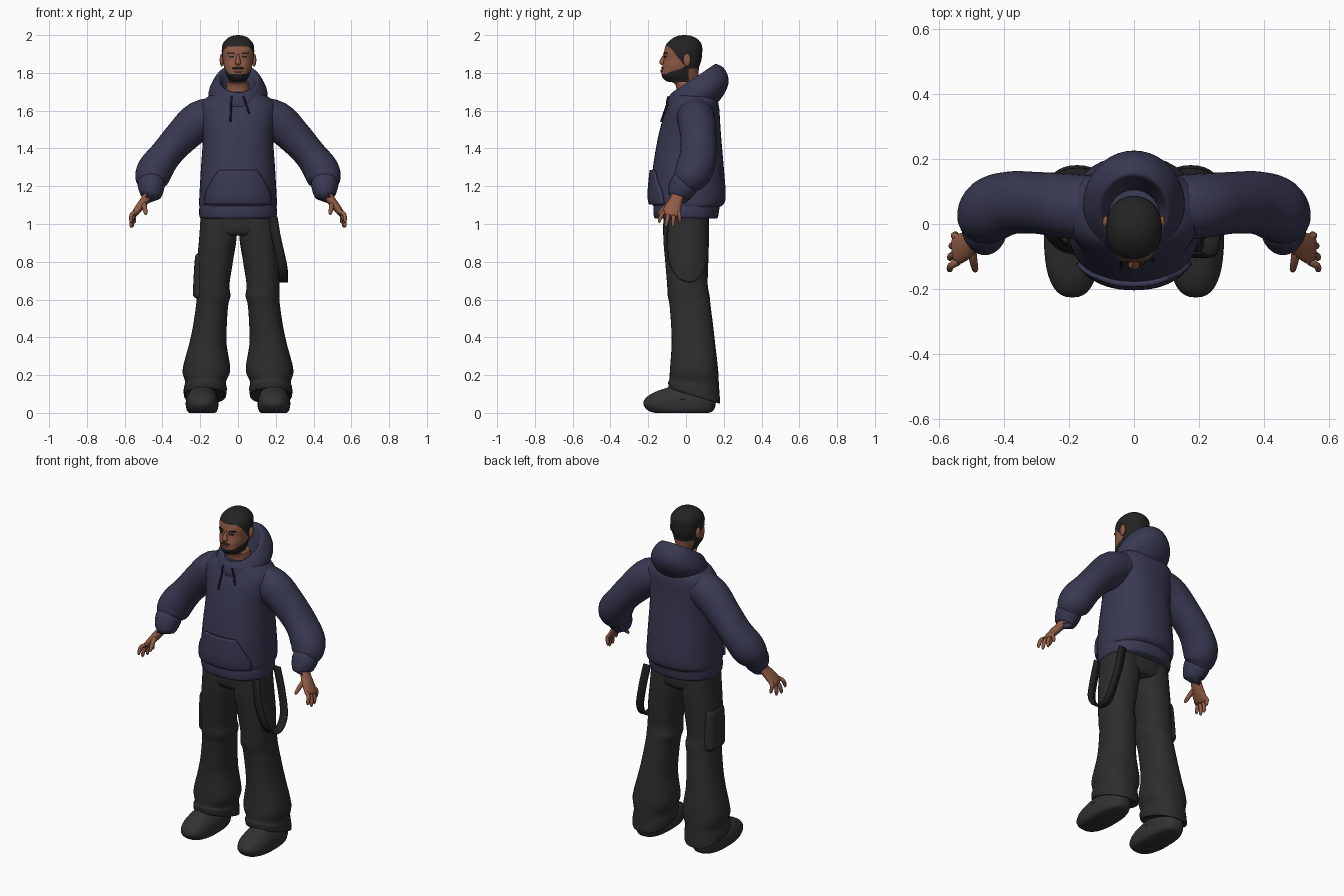
import bpy, bmesh, math
from mathutils import Vector
from mathutils.bvhtree import BVHTree

if "Cube" in bpy.data.objects:
    bpy.data.objects.remove(bpy.data.objects["Cube"])


def material(name, *rgb):
    m = bpy.data.materials.new(name)
    m.use_nodes = True
    color = (*rgb, 1)
    m.diffuse_color = color
    shader = m.node_tree.nodes["Principled BSDF"]
    shader.inputs["Base Color"].default_value = color
    shader.inputs["Roughness"].default_value = 0.8
    return m


navy = material("navy fabric", .04, .04, .085)
cord = material("dark navy cord", .012, .012, .03)
black = material("charcoal trousers", .026, .026, .026)
strap_mat = material("black webbing", .016, .016, .017)
leather = material("shoe grey", .032, .032, .032)
skin = material("brown skin", .28, .105, .06)
lip = material("dark lip", .17, .06, .045)
hair = material("black hair", .017, .017, .017)


def finish(name, bm, mats, rule=None, angle=50):
    bmesh.ops.recalc_face_normals(bm, faces=bm.faces)
    for f in bm.faces:
        f.smooth = True
        if rule:
            f.material_index = rule(f.calc_center_median())
    mesh = bpy.data.meshes.new(name)
    bm.to_mesh(mesh)
    bm.free()
    mesh.set_sharp_from_angle(angle=math.radians(angle))
    for m in mats:
        mesh.materials.append(m)
    obj = bpy.data.objects.new(name, mesh)
    bpy.context.collection.objects.link(obj)
    return obj


def smooth(rows, n=4):
    """Catmull-Rom samples through rows of numbers."""
    rows = [Vector(r) for r in rows]
    out = []
    for i in range(len(rows) - 1):
        b, c = rows[i], rows[i + 1]
        a, d = rows[max(i - 1, 0)], rows[min(i + 2, len(rows) - 1)]
        for k in range(n):
            t = k / n
            out.append(b + (c - a) * t / 2 + (a * 2 - b * 5 + c * 4 - d) * t * t / 2
                       + (b * 3 - a - c * 3 + d) * t ** 3 / 2)
    return out + [rows[-1]]


def skin_rings(name, rings, mats, closed=True, rule=None):
    bm = bmesh.new()
    loops = [[bm.verts.new(p) for p in ring] for ring in rings]
    count = len(loops[0])
    for a, b in zip(loops, loops[1:]):
        for i in range(count if closed else count - 1):
            j = (i + 1) % count
            bm.faces.new((a[i], a[j], b[j], b[i]))
    if closed:
        bm.faces.new(loops[0])
        bm.faces.new(loops[-1])
    return finish(name, bm, mats, rule)


def tube(name, rows, *mats, power=2.3, side=1, sub=4, seg=40, rule=None):
    """Stacked level rings: centre x, z, half width, front y, back y, slope."""
    rings = []
    for cx, z, rx, front, back, slope in smooth(rows, sub):
        mid, ry = (front + back) / 2, (back - front) / 2
        ring = []
        for k in range(seg):
            a = math.tau * k / seg
            c, s = (math.copysign(abs(v) ** (2 / power), v) for v in (math.cos(a), math.sin(a)))
            ring.append((side * (cx + rx * c), mid + ry * s, z + slope * ry * s))
        rings.append(ring)
    return skin_rings(name, rings, mats, rule=rule)


def limb(name, rows, mat, side=1, seg=24):
    """Tube along a path: x, y, z, radius across, radius in depth."""
    pts = smooth(rows)
    rings = []
    for i, p in enumerate(pts):
        t = (pts[min(i + 1, len(pts) - 1)] - pts[max(i - 1, 0)]).to_3d().normalized()
        depth = (Vector((0, 1, 0)) - t * t.y).normalized()
        across = t.cross(depth)
        ring = [p.to_3d() + across * p[3] * math.cos(math.tau * k / seg)
                + depth * p[4] * math.sin(math.tau * k / seg) for k in range(seg)]
        rings.append([(side * v.x, v.y, v.z) for v in ring])
    return skin_rings(name, rings, [mat])


def ball(name, loc, size, mat):
    bm = bmesh.new()
    bmesh.ops.create_uvsphere(bm, u_segments=20, v_segments=12, radius=1)
    for v in bm.verts:
        v.co = Vector(loc) + v.co * Vector(size)
    return finish(name, bm, [mat])


def front_of(*objs):
    trees = [BVHTree.FromPolygons([v.co for v in o.data.vertices],
                                  [p.vertices for p in o.data.polygons]) for o in objs]

    def cast(x, z):
        hits = [t.ray_cast(Vector((x, -1, z)), Vector((0, 1, 0)))[0] for t in trees]
        return min([h.y for h in hits if h] or [0])
    return cast


def plate(name, rows, cast, mat, thick, cols=12):
    """Sheet laid on a front surface: rows of z, left x, right x."""
    grid = []
    for z, a, b in smooth(rows):
        xs = [a + (b - a) * k / cols for k in range(cols + 1)]
        grid.append([(x, cast(x, z) - thick / 2, z) for x in xs])
    obj = skin_rings(name, grid, [mat], closed=False)
    solid(obj, thick)
    return obj


def solid(obj, thick):
    mod = obj.modifiers.new("thickness", "SOLIDIFY")
    mod.thickness, mod.offset = thick, 0


# Hooded top: body, waistband, hood
torso = tube("hoodie_body", [
    (0, 1.085, .2, -.16, .165, 0), (0, 1.105, .206, -.18, .2, 0), (0, 1.16, .204, -.188, .21, 0),
    (0, 1.3, .196, -.175, .2, 0), (0, 1.45, .187, -.15, .187, 0), (0, 1.55, .2, -.125, .18, 0),
    (0, 1.62, .205, -.1, .175, 0), (0, 1.67, .165, -.08, .16, 0), (0, 1.7, .1, -.06, .13, 0)], navy)
tube("hoodie_waistband", [
    (0, 1.03, .197, -.163, .163, 0), (0, 1.04, .204, -.17, .17, 0), (0, 1.07, .206, -.173, .175, 0),
    (0, 1.1, .203, -.172, .18, 0)], navy)
hood = tube("hood", [
    (0, 1.66, .07, -.045, .1, .3), (0, 1.72, .082, -.05, .125, .6), (0, 1.755, .093, -.06, .14, .7),
    (0, 1.772, .108, -.073, .158, .65), (0, 1.745, .135, -.092, .205, .5),
    (0, 1.70, .155, -.1, .226, .35), (0, 1.655, .15, -.098, .205, .25),
    (0, 1.61, .12, -.07, .16, .2)], navy, power=2)
chest = front_of(torso, hood)
plate("front_pocket", [(1.105, -.172, .172), (1.16, -.168, .168), (1.22, -.14, .14),
                       (1.285, -.1, .1)], front_of(torso), navy, .016, 24)

# Drawstrings hang from the hood over the chest
for label, x0, x1, low in (("right", -.035, -.04, 1.54), ("left", .028, .06, 1.585)):
    rows = []
    for k in range(7):
        t = k / 6
        x, z = x0 + (x1 - x0) * t, 1.675 + (low - 1.675) * t
        rows.append((x, chest(x, z) - .006, z, .005, .005))
    limb(label + "_drawstring", rows, cord, seg=8)

# Head with hair and beard chosen by height and depth
def face_rule(c):
    if c.z > 1.94 - 1.2 * min(max(c.y + .09, 0), .095):
        return 1
    beard_top = 1.797 + .37 * max(c.y + .1, 0)
    return 1 if 1.752 < c.z < beard_top and c.y < .015 else 0


head = tube("head", [
    (0, 1.62, .06, -.045, .075, 0), (0, 1.735, .06, -.055, .07, 0), (0, 1.757, .045, -.105, .065, 0),
    (0, 1.785, .06, -.128, .065, 0), (0, 1.83, .074, -.126, .07, 0), (0, 1.87, .081, -.117, .082, 0),
    (0, 1.91, .086, -.116, .086, 0), (0, 1.95, .082, -.105, .083, 0), (0, 1.98, .06, -.075, .06, 0),
    (0, 1.995, .032, -.045, .03, 0), (0, 2, .004, -.014, 0, 0)],
    skin, hair, power=2.2, sub=8, seg=72, rule=face_rule)
face = front_of(head)
limb("nose", [(0, -.112, 1.898, .006, .006), (0, -.122, 1.875, .01, .011),
              (0, -.127, 1.856, .017, .014), (0, -.122, 1.845, .012, .008)], skin, seg=16)
plate("mustache", [(1.822, -.032, .032), (1.828, -.028, .028), (1.834, -.015, .015)], face, hair, .004)
plate("lips", [(1.803, -.014, .014), (1.81, -.024, .024), (1.817, -.014, .014)], face, lip, .006)
for label, s in (("left", 1), ("right", -1)):
    plate(label + "_eyebrow", [(1.899, s * .018, s * .05), (1.907, s * .022, s * .056)], face, hair, .006)
    plate(label + "_eye", [(1.881, s * .026, s * .042), (1.889, s * .022, s * .046)], face, hair, .004)
    ball(label + "_ear", (s * .086, .005, 1.868), (.011, .02, .034), skin)

# Sleeves, cuffs, hands
tips = [(.567, -.14, 1.01), (.566, -.105, .985), (.56, -.068, .985), (.548, -.032, 1.008)]
for label, s in (("left", 1), ("right", -1)):
    limb(label + "_sleeve", [
        (.08, .045, 1.59, .085, .1), (.2, .055, 1.55, .103, .1), (.3, .065, 1.46, .092, .095),
        (.38, .065, 1.37, .085, .097), (.438, .045, 1.29, .094, .1), (.457, .015, 1.235, .088, .085),
        (.458, -.005, 1.2, .06, .062)], navy, s, 32)
    limb(label + "_cuff", [
        (.455, .01, 1.235, .062, .07), (.459, -.01, 1.21, .072, .075), (.459, -.028, 1.175, .065, .07),
        (.461, -.038, 1.145, .052, .058), (.462, -.036, 1.15, .035, .04)], navy, s)
    limb(label + "_palm", [
        (.468, -.035, 1.17, .026, .034), (.49, -.05, 1.13, .024, .034), (.52, -.068, 1.09, .022, .043),
        (.546, -.08, 1.055, .017, .046), (.552, -.083, 1.043, .008, .036)], skin, s)
    for i, (x, y, z) in enumerate(tips):
        base = -.116 + i * .025
        limb(f"{label}_finger_{i + 1}", [
            (.54, base, 1.065, .011, .011), ((x + .558) / 2, (base + y) / 2, z + .04, .011, .011),
            (x, y, z + .008, .009, .009), (x, y, z - .004, .003, .003)], skin, s, 10)
    limb(label + "_thumb", [
        (.5, -.07, 1.115, .014, .016), (.495, -.108, 1.09, .013, .014),
        (.489, -.138, 1.06, .01, .01), (.487, -.145, 1.048, .003, .003)], skin, s, 10)

# Trousers and shoes
tube("trouser_hips", [(0, .94, .15, -.1, .1, 0), (0, .97, .198, -.118, .12, 0),
                      (0, 1.07, .193, -.12, .12, 0)], black)
for label, s in (("left", 1), ("right", -1)):
    tube(label + "_trouser_leg", [
        (.1, 1.04, .098, -.12, .115, 0), (.107, .92, .099, -.12, .12, 0), (.122, .8, .095, -.11, .118, 0),
        (.132, .68, .087, -.1, .115, 0), (.13, .62, .09, -.097, .125, 0), (.137, .57, .085, -.087, .13, 0),
        (.15, .45, .09, -.078, .145, 0), (.16, .36, .1, -.076, .155, 0), (.167, .23, .126, -.085, .17, 0),
        (.172, .165, .108, -.088, .174, -.1), (.173, .13, .114, -.094, .178, -.25),
        (.175, .09, .11, -.09, .18, -.3), (.175, .1, .09, -.07, .16, -.3)], black, side=s)
    tube(label + "_shoe", [
        (.19, 0, .068, -.165, .12, 0), (.19, .012, .08, -.2, .145, 0), (.19, .045, .087, -.226, .157, 0),
        (.19, .08, .083, -.212, .155, 0), (.19, .11, .07, -.165, .15, 0), (.188, .14, .055, -.085, .14, 0),
        (.185, .17, .05, -.05, .13, 0)], leather, power=2.5, side=s)
    ball(label + "_foot_gap", (s * .19, -.02, .073), (.089, .055, .012), skin)

# Cargo pocket on the right thigh, hanging strap on the left
tube("right_cargo_pocket", [
    (.17, .84, .045, -.05, .07, 0), (.178, .82, .05, -.065, .085, 0), (.184, .66, .054, -.06, .095, 0),
    (.182, .62, .055, -.055, .095, 0), (.18, .605, .04, -.045, .085, 0)], black, power=4, side=-1)
path = smooth([
    (.185, -.09, 1.04), (.208, -.1, .9), (.233, -.085, .785), (.24, -.03, .708), (.24, .05, .7),
    (.238, .1, .77), (.21, .118, .9), (.18, .115, 1.04)], 6)
strap = skin_rings("hanging_strap", [[p - Vector((.024, 0, 0)), p + Vector((.024, 0, 0))] for p in path],
                   [strap_mat], closed=False)
solid(strap, .008)
